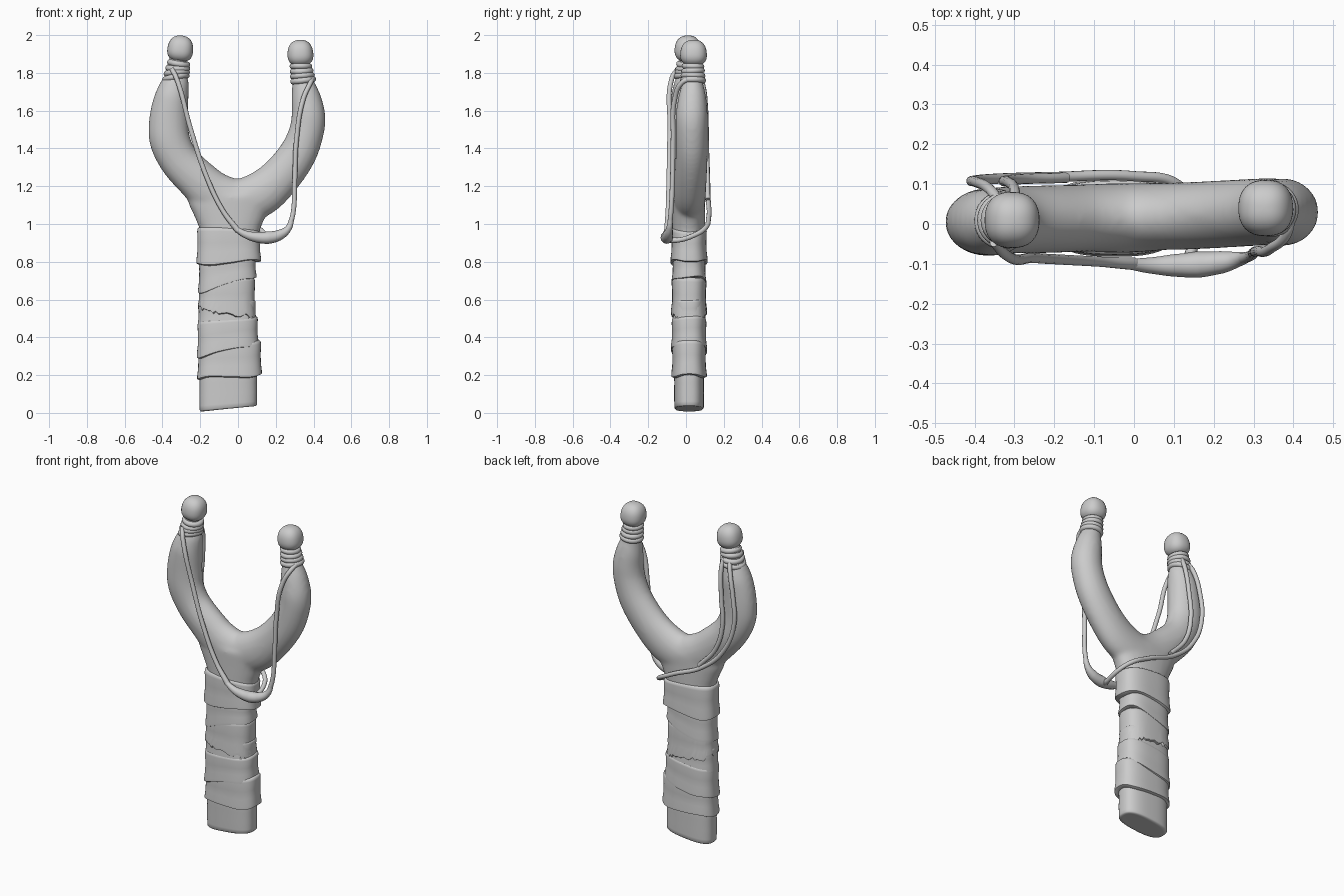
import bpy, bmesh, math, random
from mathutils import Vector, Matrix

if "Cube" in bpy.data.objects:
    bpy.data.objects.remove(bpy.data.objects["Cube"])

random.seed(4)


def add_loft(bm, rings):
    """Skin a list of point rings and cap both ends."""
    vr = [[bm.verts.new(p) for p in r] for r in rings]
    n = len(vr[0])
    for a, b in zip(vr, vr[1:]):
        for i in range(n):
            bm.faces.new((a[i], a[(i + 1) % n], b[(i + 1) % n], b[i]))
    bm.faces.new(vr[0][::-1])
    bm.faces.new(vr[-1])


def finish(bm, name, angle=60):
    bmesh.ops.recalc_face_normals(bm, faces=bm.faces)
    me = bpy.data.meshes.new(name)
    bm.to_mesh(me)
    bm.free()
    ob = bpy.data.objects.new(name, me)
    bpy.context.collection.objects.link(ob)
    bpy.ops.object.select_all(action='DESELECT')
    ob.select_set(True)
    bpy.context.view_layer.objects.active = ob
    bpy.ops.object.shade_smooth_by_angle(angle=math.radians(angle))
    return ob


def catmull(pts, steps=5):
    """Smoothly resample rows of numbers."""
    p = [Vector(q) for q in pts]
    p = [p[0]] + p + [p[-1]]
    out = []
    for a, b, c, d in zip(p, p[1:], p[2:], p[3:]):
        for k in range(steps):
            t = k / steps
            out.append(0.5 * (2 * b + (c - a) * t + (2 * a - 5 * b + 4 * c - d) * t * t
                              + (3 * b - a - 3 * c + d) * t ** 3))
    return out + [p[-1]]


def superellipse(a, n):
    c, s = math.cos(a), math.sin(a)
    return (math.copysign(abs(c) ** (2 / n), c), math.copysign(abs(s) ** (2 / n), s))


# Fork: U-shaped sweep (x, z, half width, y centre) fused with a trunk
fork = bmesh.new()
path = catmull([
    (-.318, 1.88, .05, .01), (-.328, 1.80, .055, .01), (-.332, 1.75, .073, .007), (-.355, 1.65, .094, .005),
    (-.367, 1.54, .105, .005), (-.36, 1.44, .108, .005), (-.31, 1.335, .105, .01), (-.22, 1.24, .11, .012),
    (-.12, 1.155, .12, .015), (0, 1.12, .12, .018), (.12, 1.16, .12, .02), (.225, 1.25, .108, .025),
    (.315, 1.37, .1, .03), (.36, 1.48, .093, .03), (.373, 1.57, .09, .03), (.36, 1.67, .078, .033),
    (.343, 1.75, .058, .035), (.335, 1.80, .05, .038), (.332, 1.87, .05, .04)])
rings = []
for i, (x, z, w, cy) in enumerate(path):
    a, b = path[max(i - 1, 0)], path[min(i + 1, len(path) - 1)]
    t = Vector((b[0] - a[0], 0, b[1] - a[1])).normalized()
    side = Vector((-t.z, 0, t.x))
    d = min(w * .95, .085)
    rings.append([Vector((x, cy, z)) + side * w * math.cos(k * math.tau / 24)
                  + Vector((0, d * math.sin(k * math.tau / 24), 0)) for k in range(24)])
add_loft(fork, rings)
rings = []
for z, x0, x1 in [(.9, -.195, .1), (.98, -.205, .12), (1.05, -.235, .15), (1.1, -.26, .18), (1.15, -.27, .2)]:
    ring = []
    for k in range(32):
        c, s = superellipse(k * math.tau / 32, 2.3)
        ring.append(((x0 + x1) / 2 + (x1 - x0) / 2 * c, .015 + .087 * s, z))
    rings.append(ring)
add_loft(fork, rings)
ob = finish(fork, "fork", 180)
m = ob.modifiers.new("fuse", 'REMESH')
m.mode, m.voxel_size, m.use_smooth_shade = 'VOXEL', .012, True
m = ob.modifiers.new("soften", 'SMOOTH')
m.factor, m.iterations = .5, 8


# Handle wraps: bottom z left/right, top z left/right, x range, half depth, edge raggedness
def wrap(name, b0, b1, t0, t1, x0, x1, hy, rag=0.0, lip=.006):
    n = 64
    profile = [(0, -.02), (.0, -.006), (.03, lip), (.12, lip), (.35, .001), (.6, 0), (.9, .002),
               (.97, 0), (1, -.006), (1, -.02)]
    jag = [random.uniform(-rag, rag) for _ in range(n)]
    wave = random.uniform(0, 6)
    bm = bmesh.new()
    rings = []
    for t, off in profile:
        ring = []
        for k in range(n):
            a = k * math.tau / n
            c, s = superellipse(a, 2.7)
            f = (c + 1) / 2
            lo = b0 + (b1 - b0) * f + jag[k] + (.007 * math.sin(3 * a + wave) if b0 > .1 else 0)
            hi = t0 + (t1 - t0) * f + .004 * math.sin(2 * a + wave)
            ring.append(((x0 + x1) / 2 + ((x1 - x0) / 2 + off) * c, .016 + (hy + off) * s,
                         lo + (hi - lo) * t))
        rings.append(ring)
    add_loft(bm, rings)
    finish(bm, name, 50)


wrap("handle_end", .008, .036, .25, .25, -.203, .1, .078, lip=0)
for i, spec in enumerate([
        (.18, .195, .35, .38, -.21, .12, .088),
        (.29, .36, .48, .51, -.212, .103, .09),
        (.44, .49, .60, .60, -.208, .092, .084),
        (.55, .49, .68, .72, -.206, .088, .089, .012),
        (.63, .72, .83, .84, -.205, .092, .086),
        (.78, .805, .985, .965, -.214, .116, .092)]):
    wrap("handle_wrap_%d" % (i + 1), *spec)


# Rounded knobs on the prong tips
def knob(name, loc, tilt):
    bm = bmesh.new()
    bmesh.ops.create_uvsphere(bm, u_segments=32, v_segments=20, radius=1)
    for v in bm.verts:
        p = v.co.copy()
        k = (abs(p.x) ** 2.4 + abs(p.y) ** 2.4 + abs(p.z) ** 2.4) ** (-1 / 2.4)
        taper = 1 - .08 * p.z
        v.co = Vector((p.x * k * taper * .068, p.y * k * taper * .07, p.z * k * .07))
    bmesh.ops.transform(bm, matrix=Matrix.Translation(loc) @ Matrix.Rotation(tilt, 4, 'Y'), verts=bm.verts)
    finish(bm, name, 180)


knob("left_knob", (-.305, .01, 1.928), .12)
knob("right_knob", (.33, .04, 1.905), -.06)


# Cord windings round each neck
def winding(name, loc, r, tilt):
    bpy.ops.mesh.primitive_torus_add(location=loc, rotation=(random.uniform(-.1, .1), tilt, 0), major_radius=r,
                                     minor_radius=.016, major_segments=40, minor_segments=10)
    bpy.context.object.name = name
    bpy.ops.object.shade_smooth()


for i in range(4):
    winding("left_winding_%d" % i, (-.329 + .005 * i, .01, 1.775 + .025 * i), .058 - .004 * i, -.2 + .12 * i)
    winding("right_winding_%d" % i, (.345 - .004 * i, .037, 1.76 + .025 * i), .053 - .003 * i, -.12 + .04 * i)


# Elastic cords and pouch: smooth tubes through (x, y, z, radius)
def cord(name, pts):
    cu = bpy.data.curves.new(name, 'CURVE')
    cu.dimensions, cu.bevel_depth, cu.bevel_resolution, cu.resolution_u = '3D', 1, 4, 10
    cu.use_fill_caps = True
    sp = cu.splines.new('BEZIER')
    sp.bezier_points.add(len(pts) - 1)
    for bp, (x, y, z, r) in zip(sp.bezier_points, pts):
        bp.co, bp.radius = (x, y, z), r
        bp.handle_left_type = bp.handle_right_type = 'AUTO'
    bpy.context.collection.objects.link(bpy.data.objects.new(name, cu))


c = .013
cord("front_left_cord", [(-.35, -.045, 1.82, c), (-.325, -.075, 1.77, c), (-.25, -.085, 1.5, c),
                         (-.17, -.09, 1.26, c), (-.08, -.095, 1.07, c), (0, -.1, .965, .016)])
cord("pouch", [(-.02, -.1, .98, .012), (.04, -.104, .945, .02), (.1, -.104, .93, .028), (.16, -.102, .928, .033),
               (.22, -.096, .942, .028), (.265, -.088, .975, .018), (.287, -.082, 1.03, .012)])
cord("front_right_cord", [(.27, -.088, .98, .014), (.292, -.08, 1.06, c), (.3, -.072, 1.22, c),
                          (.31, -.068, 1.45, c), (.345, -.06, 1.66, c), (.385, -.02, 1.75, c), (.395, .03, 1.77, c)])
cord("back_cord", [(-.34, .06, 1.80, c), (-.36, .085, 1.75, c), (-.395, .105, 1.6, c), (-.405, .108, 1.45, c),
                   (-.34, .114, 1.27, c), (-.2, .118, 1.13, c), (0, .12, 1.035, c), (.11, .098, .975, c),
                   (.15, .03, .935, c), (.15, -.04, .915, c), (.14, -.085, .915, .016)])
cord("back_inner_cord", [(-.30, .06, 1.81, c), (-.3, .085, 1.75, c), (-.315, .105, 1.58, c), (-.325, .108, 1.42, c),
                         (-.28, .113, 1.26, c), (-.17, .116, 1.13, c)])
